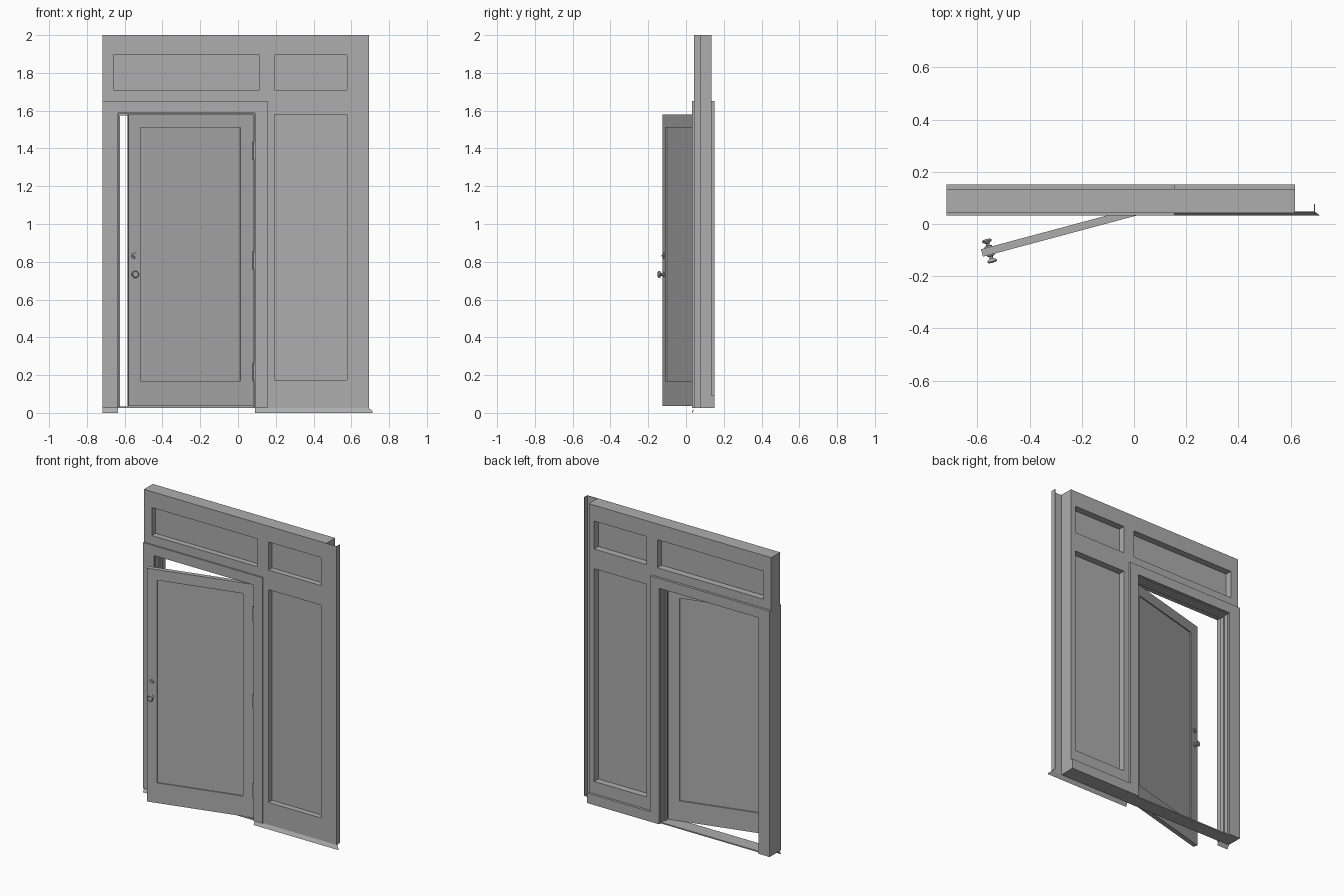
import bpy, bmesh, math
from mathutils import Vector, Matrix

cube = bpy.data.objects.get("Cube")
if cube:
    bpy.data.objects.remove(cube)

grey = bpy.data.materials.new("plain grey")
grey.use_nodes = True
grey.diffuse_color = (0.42, 0.42, 0.42, 1)
grey.node_tree.nodes["Principled BSDF"].inputs["Base Color"].default_value = (0.42, 0.42, 0.42, 1)


def finish(name, bm, place=None, recalc=True):
    if recalc:
        bmesh.ops.recalc_face_normals(bm, faces=bm.faces[:])
    mesh = bpy.data.meshes.new(name)
    bm.to_mesh(mesh)
    bm.free()
    mesh.materials.append(grey)
    obj = bpy.data.objects.new(name, mesh)
    bpy.context.collection.objects.link(obj)
    if place:
        obj.matrix_world = place
    return obj


def slab(name, outer, y0, y1, holes=(), place=None):
    """Upright slab from a rectangle (x0, x1, z0, z1) with rectangular holes."""
    rects = [outer, *holes]
    xs = sorted({v for r in rects for v in r[:2]})
    zs = sorted({v for r in rects for v in r[2:]})
    bm = bmesh.new()
    for xa, xb in zip(xs, xs[1:]):
        for za, zb in zip(zs, zs[1:]):
            cx, cz = (xa + xb) / 2, (za + zb) / 2
            if any(h[0] < cx < h[1] and h[2] < cz < h[3] for h in holes):
                continue
            corners = ((xa, za), (xb, za), (xb, zb), (xa, zb))
            bm.faces.new([bm.verts.new((x, y0, z)) for x, z in corners])
    bmesh.ops.remove_doubles(bm, verts=bm.verts[:], dist=1e-5)
    grown = bmesh.ops.extrude_face_region(bm, geom=bm.faces[:], use_keep_orig=True)
    moved = [g for g in grown["geom"] if isinstance(g, bmesh.types.BMVert)]
    bmesh.ops.translate(bm, verts=moved, vec=(0, y1 - y0, 0))
    bmesh.ops.dissolve_limit(bm, angle_limit=0.01, verts=bm.verts[:], edges=bm.edges[:])
    return finish(name, bm, place)


def lathe(name, profile, axis_z, axis_x, place):
    """Turn (radius, distance along y) points around a y axis."""
    bm = bmesh.new()
    verts = [bm.verts.new((axis_x + r, y, axis_z)) for r, y in profile]
    edges = [bm.edges.new(pair) for pair in zip(verts, verts[1:])]
    bmesh.ops.spin(bm, geom=verts + edges, cent=(axis_x, 0, axis_z), axis=(0, 1, 0),
                   angle=math.tau, steps=20)
    bmesh.ops.remove_doubles(bm, verts=bm.verts[:], dist=1e-5)
    obj = finish(name, bm, place)
    bpy.ops.object.select_all(action='DESELECT')
    obj.select_set(True)
    bpy.context.view_layer.objects.active = obj
    bpy.ops.object.shade_smooth_by_angle(angle=math.radians(40))


def sheet(name, points):
    bm = bmesh.new()
    bm.faces.new([bm.verts.new(p) for p in points])
    finish(name, bm, recalc=False)


LEFT, RIGHT, BASE, TOP = -0.718, 0.617, 0.026, 2.0
FRONT, BACK = 0.042, 0.135
opening = (-0.632, 0.087, BASE, 1.583)
lights = {
    "wide_transom_pane": (-0.66, 0.115, 1.71, 1.895),
    "narrow_transom_pane": (0.193, 0.578, 1.71, 1.895),
    "sidelight_pane": (0.193, 0.578, 0.173, 1.58),
}

# Main frame and its panes
slab("main_frame", (LEFT, RIGHT, BASE, TOP), FRONT, BACK, [opening, *lights.values()])
for name, rect in lights.items():
    slab(name, rect, 0.08, 0.09)

# Door casing on both sides, stop and threshold
casing = (LEFT, 0.155, BASE, 1.652)
slab("front_casing", casing, 0.033, FRONT, [(-0.636, 0.091, BASE, 1.587)])
slab("back_casing", casing, BACK, 0.151, [(-0.636, 0.091, BASE, 1.587)])
slab("door_stop", opening, 0.078, 0.105, [(-0.626, 0.079, BASE, 1.575)])
slab("threshold", (opening[0], opening[1], BASE, 0.034), FRONT, BACK)
slab("back_baseboard", (0.155, RIGHT, BASE, 0.092), BACK, 0.151)

# Corner flange with a short return lip
slab("corner_flange", (RIGHT, 0.693, BASE, TOP), FRONT, 0.044)
slab("corner_lip", (0.690, 0.693, BASE, TOP), 0.044, 0.077)

# Sloping drip edges under the front
sheet("right_drip_edge", [(0.091, 0.047, BASE), (0.693, 0.047, BASE),
                          (0.712, 0.033, 0.008), (0.712, 0.033, 0), (0.091, 0.033, 0)])
sheet("left_drip_edge", [(LEFT, 0.047, BASE), (-0.636, 0.047, BASE),
                         (-0.636, 0.033, 0), (LEFT, 0.033, 0)])

# Open door, built with its hinge corner at the origin
swing = Matrix.Translation(Vector((0.083, 0.052, 0))) @ Matrix.Rotation(math.radians(15), 4, 'Z')
WIDTH, THICK = 0.685, 0.0295
panel = (-0.62, -0.073, 0.17, 1.51)
slab("door_leaf", (-WIDTH, 0, 0.037, 1.58), 0, THICK, [panel], swing)
slab("door_panel", panel, 0.008, THICK - 0.008, place=swing)

# Hinges
for i, z in enumerate((0.17, 0.76, 1.34)):
    bm = bmesh.new()
    bmesh.ops.create_cone(bm, cap_ends=True, segments=10, radius1=0.007, radius2=0.007, depth=0.095,
                          matrix=Matrix.Translation((0.083, 0.046, z + 0.0475)))
    finish(f"hinge_knuckle_{i + 1}", bm)
    slab(f"hinge_leaf_{i + 1}", (-0.001, 0.003, z, z + 0.095), 0, 0.025, place=swing)

# Knobs and lock plates on both faces
knob = [(0, 0), (0.014, 0), (0.014, 0.004), (0.007, 0.007), (0.007, 0.015),
        (0.017, 0.021), (0.019, 0.026), (0.015, 0.031), (0, 0.032)]
lock = [(0, 0), (0.015, 0), (0.014, 0.005), (0.007, 0.006), (0.006, 0.010), (0, 0.010)]
for side, face, sign in (("front", 0, -1), ("back", THICK, 1)):
    for part, shape, z in (("knob", knob, 0.733), ("lock", lock, 0.833)):
        lathe(f"{side}_{part}", [(r, face + sign * d) for r, d in shape], z, 0.03 - WIDTH, swing)
